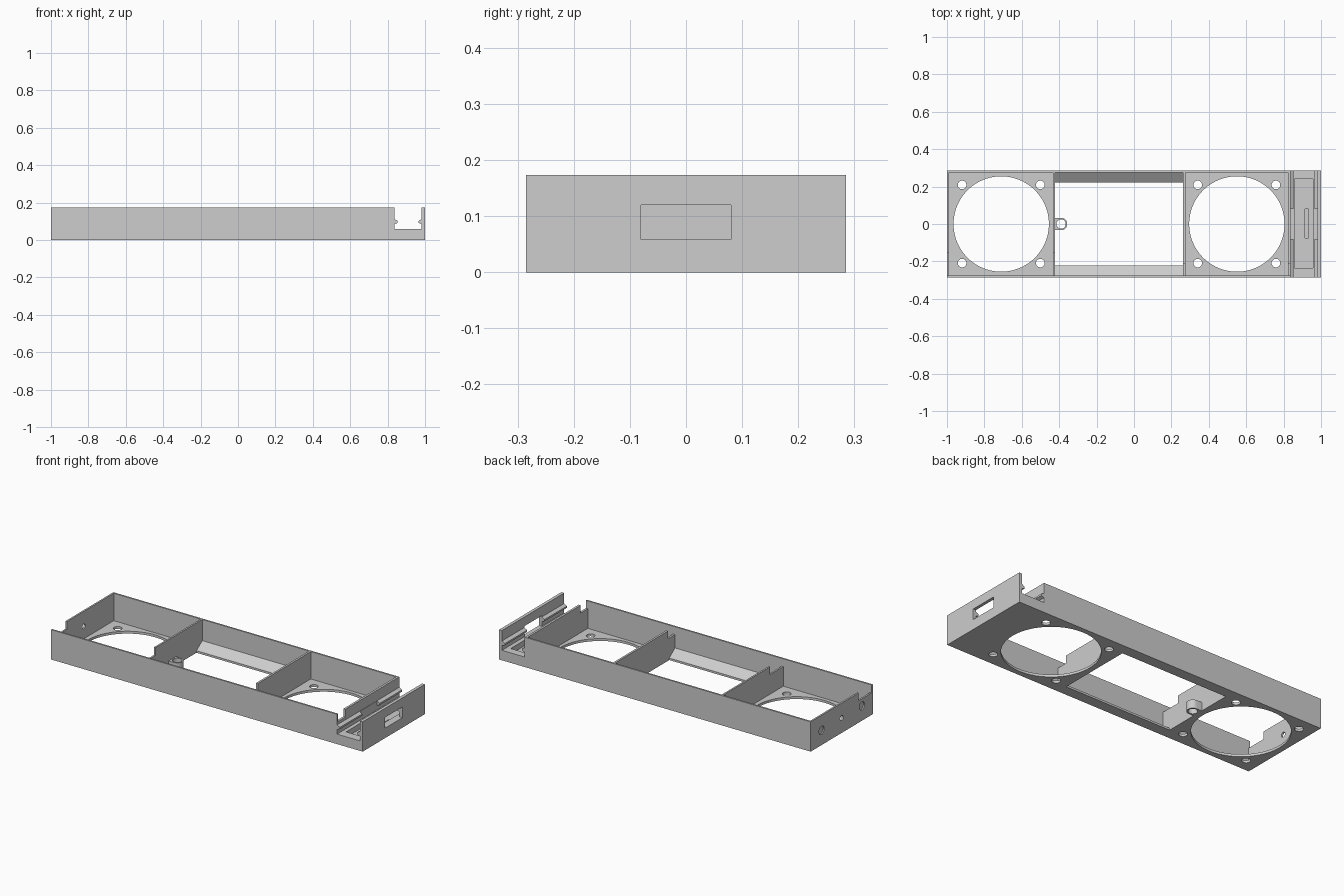
import bpy, bmesh, math
from mathutils import Matrix

cube = bpy.data.objects.get("Cube")
if cube:
    bpy.data.objects.remove(cube, do_unlink=True)

gray = bpy.data.materials.new("light gray plastic")
gray.use_nodes = True
color = (0.61, 0.61, 0.61, 1)
gray.diffuse_color = color
gray.node_tree.nodes["Principled BSDF"].inputs["Base Color"].default_value = color

HALF_Y, TOP, WALL, FLOOR = 0.285, 0.173, 0.01, 0.014
IN_Y = HALF_Y - WALL
OVER = 0.3


def finish(name, bm):
    bmesh.ops.recalc_face_normals(bm, faces=bm.faces)
    mesh = bpy.data.meshes.new(name)
    bm.to_mesh(mesh)
    bm.free()
    mesh.materials.append(gray)
    obj = bpy.data.objects.new(name, mesh)
    bpy.context.collection.objects.link(obj)
    return obj


def prism(name, points, axis, lo, hi):
    """Extrude a profile along x (points are y,z), y (x,z) or z (x,y)."""
    place = {"x": lambda a, b: (lo, a, b),
             "y": lambda a, b: (a, lo, b),
             "z": lambda a, b: (a, b, lo)}[axis]
    bm = bmesh.new()
    face = bm.faces.new([bm.verts.new(place(a, b)) for a, b in points])
    ext = bmesh.ops.extrude_face_region(bm, geom=[face])
    verts = [v for v in ext["geom"] if isinstance(v, bmesh.types.BMVert)]
    shift = [(hi - lo) * (axis == k) for k in "xyz"]
    bmesh.ops.translate(bm, verts=verts, vec=shift)
    return finish(name, bm)


def box(name, x0, x1, y0, y1, z0, z1):
    return prism(name, [(x0, y0), (x1, y0), (x1, y1), (x0, y1)], "z", z0, z1)


def cylinder(name, a, b, radius, axis, lo, hi, sides=32):
    ring = [(a + radius * math.cos(2 * math.pi * i / sides),
             b + radius * math.sin(2 * math.pi * i / sides)) for i in range(sides)]
    return prism(name, ring, axis, lo, hi)


def combine(target, tool, operation="DIFFERENCE"):
    mod = target.modifiers.new(tool.name, "BOOLEAN")
    mod.object, mod.operation, mod.solver = tool, operation, "EXACT"
    bpy.context.view_layer.objects.active = target
    bpy.ops.object.modifier_apply(modifier=mod.name)
    bpy.data.objects.remove(tool, do_unlink=True)


# Outer block
frame = box("fan_frame", -1, 1, -HALF_Y, HALF_Y, 0, TOP)

# Two fan bays with a round opening and four screw holes each
for x0, x1, cx in ((-1 + WALL, -0.432, -0.71), (0.275, 0.823, 0.55)):
    combine(frame, box("fan_bay", x0, x1, -IN_Y, IN_Y, FLOOR, OVER))
    combine(frame, cylinder("fan_opening", cx, 0, 0.255, "z", -OVER, OVER, 96))
    for sx in (-1, 1):
        for sy in (-1, 1):
            combine(frame, cylinder("screw_hole", cx + sx * 0.209, sy * 0.209,
                                    0.023, "z", -OVER, OVER))

# Middle bay with sloped sills down to the opening
sill = [(0.222, -0.1), (0.222, 0.012), (IN_Y, 0.05), (IN_Y, OVER)]
combine(frame, prism("middle_bay", sill + [(-y, z) for y, z in reversed(sill)],
                     "x", -0.422, 0.263))

# Cable notches in the cross walls beside the front wall
for x0, x1, y1 in ((-0.995, -0.98, -0.155), (-0.44, -0.41, -0.155),
                   (0.25, 0.285, -0.21), (0.81, 0.85, -0.21)):
    combine(frame, box("cable_notch", x0 - 0.01, x1, -IN_Y, y1, 0.128, OVER))

# Board channel with a snap rail on each side
mid = 0.909
rail = [(0.073, 0.058), (0.073, 0.085), (0.055, 0.092),
        (0.055, 0.102), (0.073, 0.112), (0.073, OVER)]
channel = [(mid + a, z) for a, z in rail] + [(mid - a, z) for a, z in reversed(rail)]
combine(frame, prism("channel", channel, "y", -OVER, OVER))
combine(frame, box("port_window", 0.837, 1.1, -0.08, 0.08, 0.058, 0.12))
combine(frame, box("channel_pocket", 0.858, 0.958, -0.235, 0.24, 0.025, 0.1))
combine(frame, box("pocket_slot", 0.914, 0.932, -0.075, 0.08, 0.015, 0.1))

# Holes in the left end: a small one through, two blind ones
combine(frame, cylinder("end_hole", 0, 0.086, 0.014, "x", -1.1, -0.95))
for sy in (-1, 1):
    combine(frame, cylinder("end_recess", sy * 0.185, 0.086, 0.024, "x", -1.1, -0.993))

# Screw boss on the left cross wall
boss = box("boss_arm", -0.428, -0.39, -0.033, 0.033, 0, 0.05)
combine(boss, cylinder("boss_round", -0.39, 0, 0.033, "z", 0, 0.05), "UNION")
combine(boss, cylinder("boss_bore", -0.39, 0, 0.025, "z", -0.1, 0.1))
combine(frame, boss, "UNION")

# Smooth round walls, sharp edges
bpy.ops.object.select_all(action="DESELECT")
frame.select_set(True)
bpy.context.view_layer.objects.active = frame
bpy.ops.object.shade_smooth_by_angle(angle=math.radians(25))
